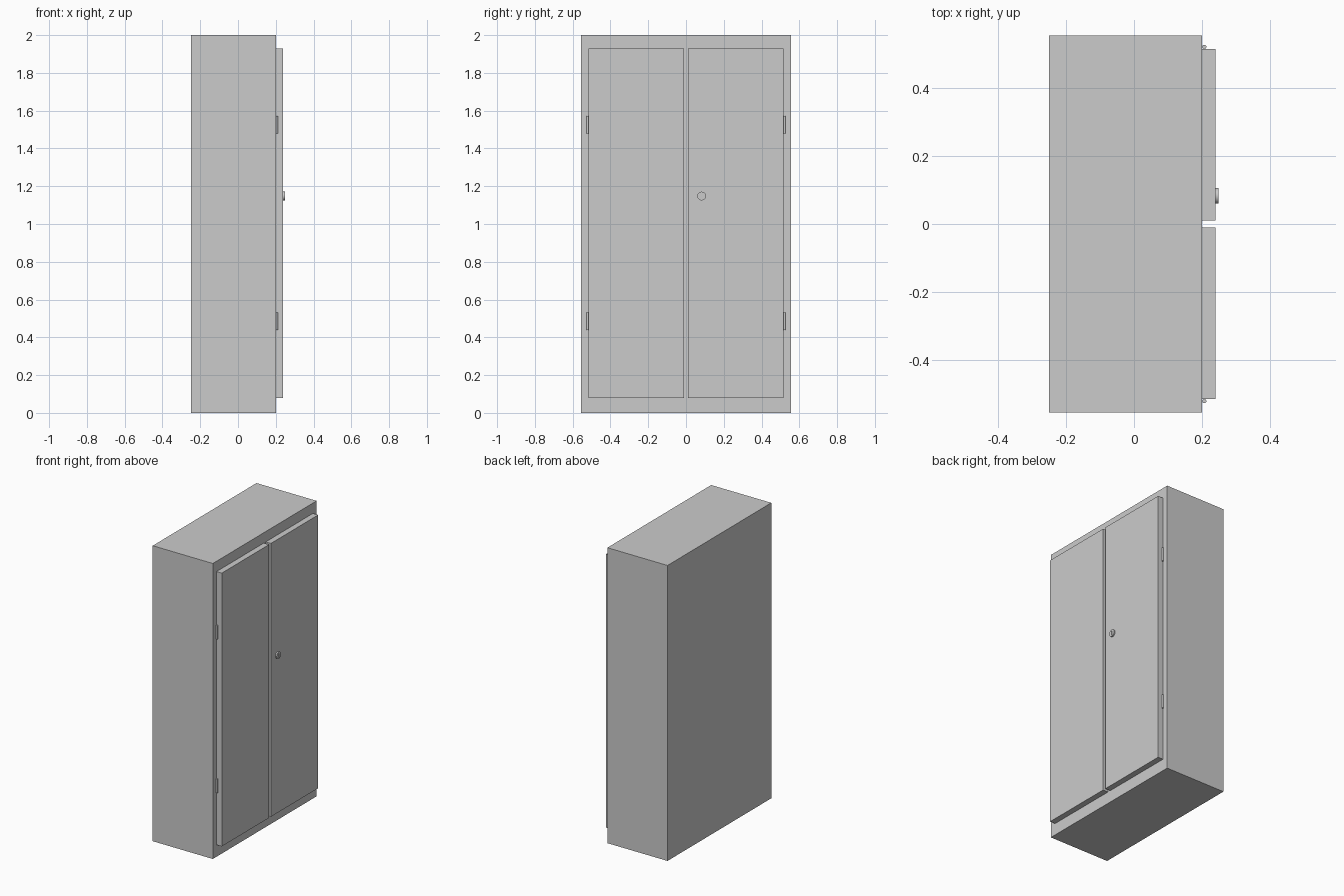
import bpy, math

if "Cube" in bpy.data.objects:
    bpy.data.objects.remove(bpy.data.objects["Cube"])


def box(name, lo, hi):
    bpy.ops.mesh.primitive_cube_add(size=1)
    o = bpy.context.object
    o.name = name
    o.location = [(a + b) / 2 for a, b in zip(lo, hi)]
    o.scale = [b - a for a, b in zip(lo, hi)]
    bpy.ops.object.transform_apply(location=True, rotation=False, scale=True)
    return o


def cylinder(name, radius, depth, loc, rot=(0, 0, 0), sides=24):
    bpy.ops.mesh.primitive_cylinder_add(vertices=sides, radius=radius, depth=depth,
                                        location=loc, rotation=rot)
    o = bpy.context.object
    o.name = name
    bpy.ops.object.shade_smooth_by_angle(angle=math.radians(40))
    return o


# Cabinet carcass
box("cabinet_body", (-0.25, -0.555, 0), (0.2, 0.555, 2))

# Pair of doors on the +x face
box("left_door", (0.2, -0.515, 0.08), (0.239, -0.01, 1.93))
box("right_door", (0.2, 0.011, 0.08), (0.239, 0.515, 1.93))

# Hinge barrels beside the outer door edges
for side, y in (("left", -0.521), ("right", 0.521)):
    for level, z in (("lower", 0.485), ("upper", 1.525)):
        cylinder(f"{side}_{level}_hinge", 0.006, 0.093, (0.207, y, z), sides=16)

# Round lock with a recessed key slot
lock = cylinder("door_lock", 0.023, 0.01, (0.243, 0.083, 1.148), (0, math.pi / 2, 0), 32)
slot = box("lock_slot_cutter", (0.241, 0.080, 1.134), (0.26, 0.086, 1.162))
slot.hide_render = True
slot.hide_set(True)
cut = lock.modifiers.new("key_slot", 'BOOLEAN')
cut.operation = 'DIFFERENCE'
cut.object = slot
